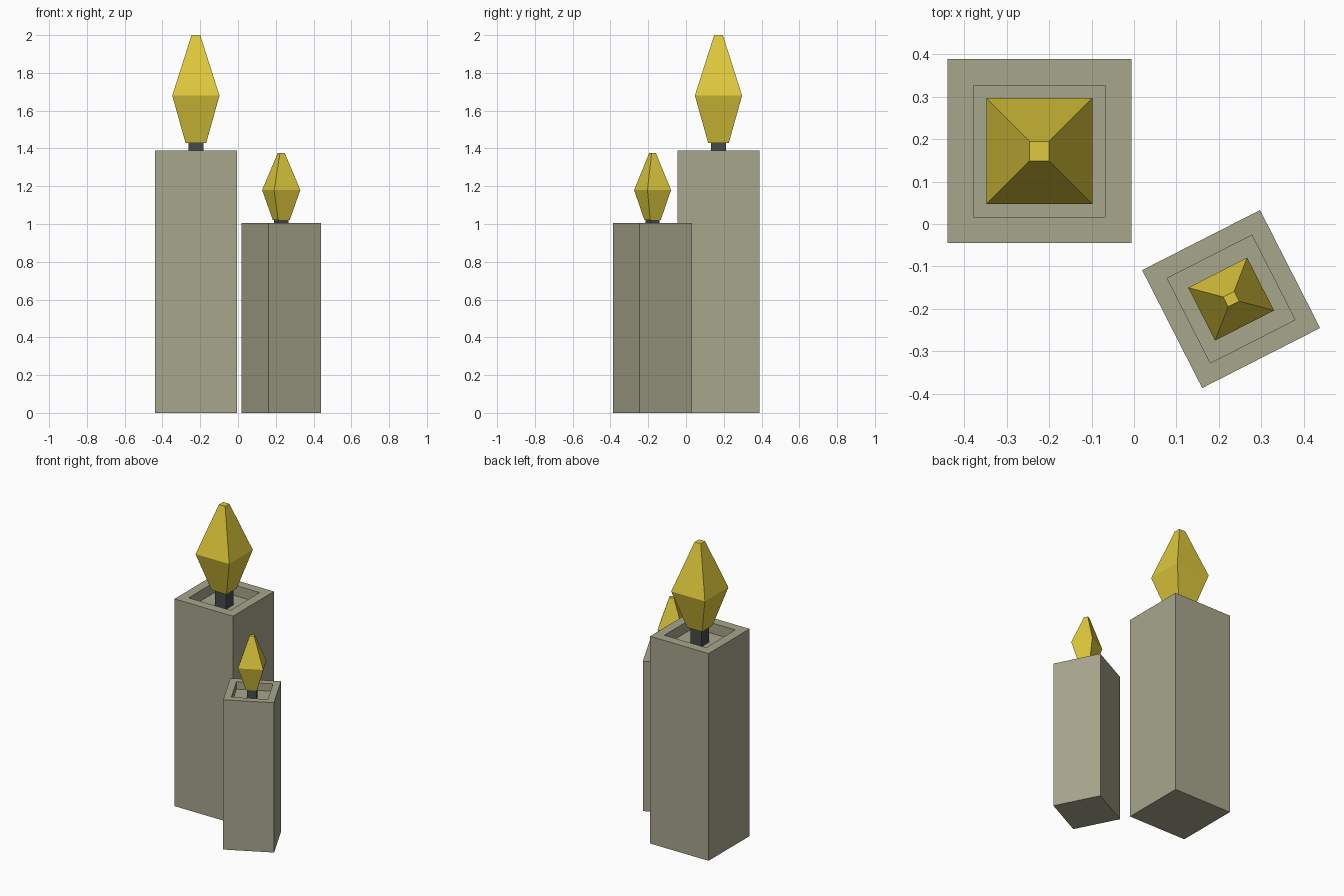
import bpy, bmesh, math

if "Cube" in bpy.data.objects:
    bpy.data.objects.remove(bpy.data.objects["Cube"])


def material(name, rgb):
    m = bpy.data.materials.new(name)
    m.diffuse_color = (*rgb, 1.0)
    m.use_nodes = True
    m.node_tree.nodes["Principled BSDF"].inputs["Base Color"].default_value = m.diffuse_color
    return m


WAX = material("grey_wax", (0.39, 0.38, 0.265))
WICK = material("charcoal_wick", (0.065, 0.07, 0.07))
FLAME = material("yellow_flame", (0.73, 0.58, 0.045))


def loft(name, rings, mat, loc, angle):
    """Square rings (half x, half y, z) joined bottom to top, with end caps."""
    bm = bmesh.new()
    loops = [[bm.verts.new((sx * hx, sy * hy, z))
              for sx, sy in ((-1, -1), (1, -1), (1, 1), (-1, 1))]
             for hx, hy, z in rings]
    for a, b in zip(loops, loops[1:]):
        for i in range(4):
            j = (i + 1) % 4
            bm.faces.new((a[i], a[j], b[j], b[i]))
    bm.faces.new(loops[0][::-1])
    bm.faces.new(loops[-1])
    me = bpy.data.meshes.new(name)
    bm.to_mesh(me)
    bm.free()
    me.materials.append(mat)
    ob = bpy.data.objects.new(name, me)
    ob.location = (*loc, 0)
    ob.rotation_euler.z = angle
    bpy.context.collection.objects.link(ob)


def candle(prefix, loc, angle, half, inner, height, depth, wick, flame):
    # body: outer wall, rim, then down into the recess floor
    loft(prefix + "_candle_body",
         [(half, half, 0), (half, half, height),
          (inner, inner, height), (inner, inner, height - depth)],
         WAX, loc, angle)
    # wick: from recess floor up into the flame base
    loft(prefix + "_wick",
         [(*wick, height - depth), (*wick, flame[0][2] + 0.002)],
         WICK, loc, angle)
    # flame: faceted teardrop
    loft(prefix + "_flame", flame, FLAME, loc, angle)


candle("tall", (-0.223, 0.172), 0.0, 0.217, 0.155, 1.39, 0.07, (0.04, 0.04),
       [(0.055, 0.055, 1.43), (0.125, 0.125, 1.68), (0.023, 0.023, 2.0)])
candle("short", (0.229, -0.177), math.radians(27), 0.156, 0.112, 1.005, 0.05,
       (0.029, 0.026),
       [(0.034, 0.031, 1.02), (0.078, 0.07, 1.18), (0.0145, 0.013, 1.375)])
